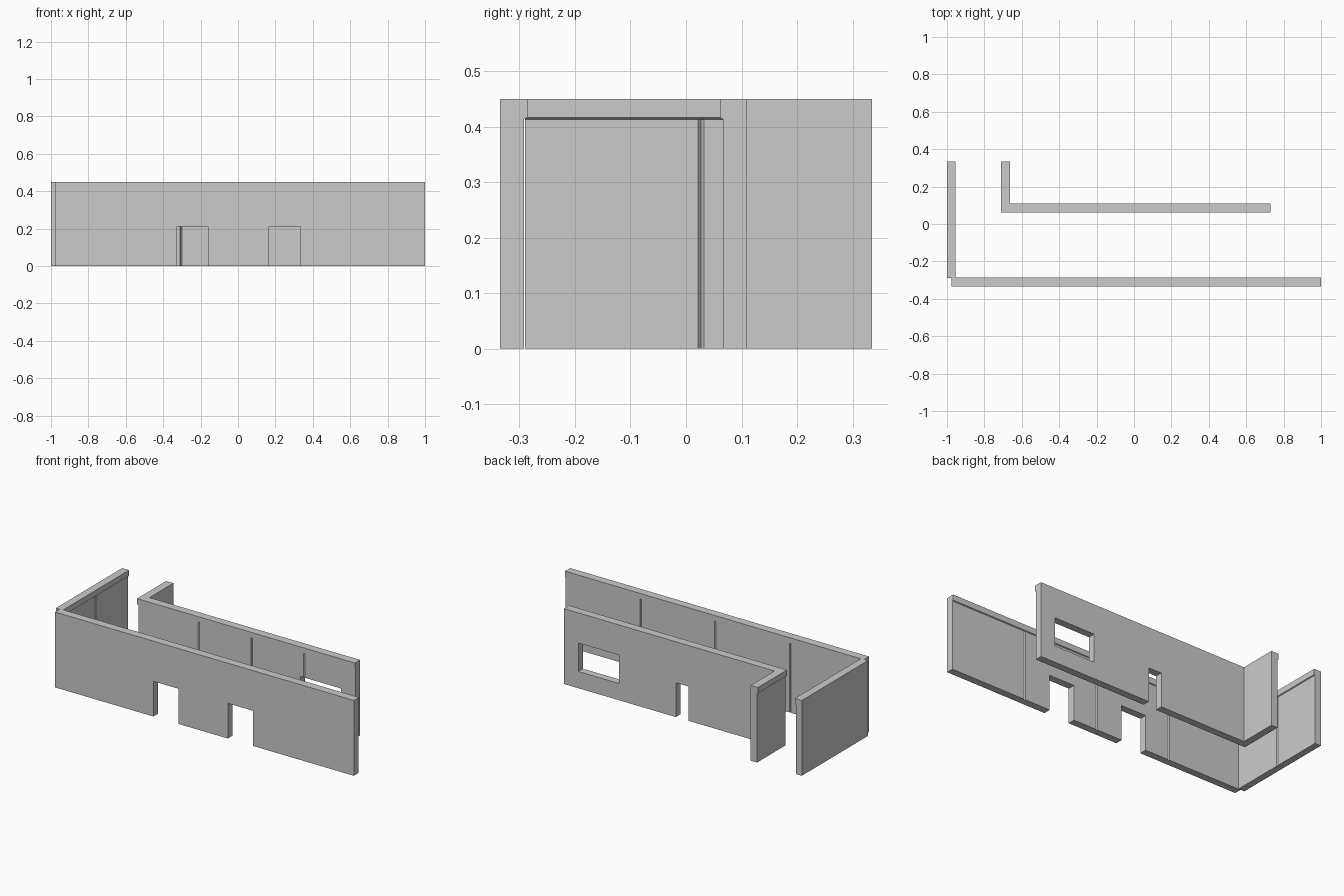
import bpy, bmesh

if "Cube" in bpy.data.objects:
    bpy.data.objects.remove(bpy.data.objects["Cube"])

H = 0.45            # wall height
LEDGE = 0.415       # underside of the overhanging top band
STEP = 0.006        # panel inset below the band


def wall(name, inner, outer):
    """Stack rings: inset panels with grooves, then a wider top band.
    inner points are (x, y, inset_x, inset_y), with insets in STEP units."""
    body = [(x + ix * STEP, y + iy * STEP) for x, y, ix, iy in inner] + outer
    band = [(x, y) for x, y, _, _ in inner] + outer
    bm = bmesh.new()
    rings = [[bm.verts.new((x, y, z)) for x, y in pts]
             for pts, z in ((body, 0), (body, LEDGE - 0.002),
                            (band, LEDGE + 0.001), (band, H))]
    n = len(body)
    for lo, hi in zip(rings, rings[1:]):
        for i in range(n):
            j = (i + 1) % n
            bm.faces.new((lo[i], lo[j], hi[j], hi[i]))
    bm.faces.new(rings[0][::-1])
    bm.faces.new(rings[-1])
    bmesh.ops.recalc_face_normals(bm, faces=bm.faces)
    me = bpy.data.meshes.new(name)
    bm.to_mesh(me)
    bm.free()
    ob = bpy.data.objects.new(name, me)
    bpy.context.collection.objects.link(ob)
    return ob


def groove_x(x, y, iy, d=1):
    """V groove between panels on a wall running along x."""
    return [(x - 0.005 * d, y, 0, iy), (x, y, 0, 2 * iy), (x + 0.005 * d, y, 0, iy)]


def cut(ob, x0, x1, y, z0, z1):
    """Cut a rectangular opening through a wall running along x."""
    bpy.ops.mesh.primitive_cube_add(size=1, location=((x0 + x1) / 2, y, (z0 + z1) / 2))
    c = bpy.context.object
    c.name = "opening_cutter"
    c.scale = (x1 - x0, 0.2, z1 - z0)
    c.hide_render = True
    m = ob.modifiers.new("opening", 'BOOLEAN')
    m.operation, m.solver, m.object = 'DIFFERENCE', 'EXACT', c
    bpy.context.view_layer.objects.active = ob
    bpy.ops.object.modifier_apply(modifier=m.name)
    bpy.data.objects.remove(c)


# front wall, four panels inside and two doorways
yf = -0.286
pts = [(-0.975, yf, 0, -1)]
for x in (-0.483, 0.012, 0.505):
    pts += groove_x(x, yf, -1)
pts.append((1.0, yf, 0, -1))
front = wall("front_wall", pts, [(1.0, -0.335), (-0.975, -0.335)])
cut(front, -0.325, -0.16, -0.31, -0.1, 0.21)
cut(front, 0.167, 0.333, -0.31, -0.1, 0.21)

# left wall, two panels inside
xl = -0.954
pts = [(xl, -0.29, -1, 0), (xl, 0.022, -1, 0), (xl, 0.027, -2, 0),
       (xl, 0.032, -1, 0), (xl, 0.335, -1, 0)]
wall("left_wall", pts, [(-1.0, 0.335), (-1.0, -0.29)])

# back wall with its return, four panels, a doorway and a window
yb = 0.061
pts = [(0.73, yb, 0, 1)]
for x in (0.39, 0.043, -0.305):
    pts += groove_x(x, yb, 1, -1)
pts += [(-0.71, yb, 1, 1), (-0.71, 0.335, 1, 0)]
back = wall("back_wall", pts, [(-0.662, 0.335), (-0.662, 0.11), (0.73, 0.11)])
cut(back, -0.095, -0.01, 0.09, -0.1, 0.205)
cut(back, 0.365, 0.635, 0.09, 0.10, 0.27)
